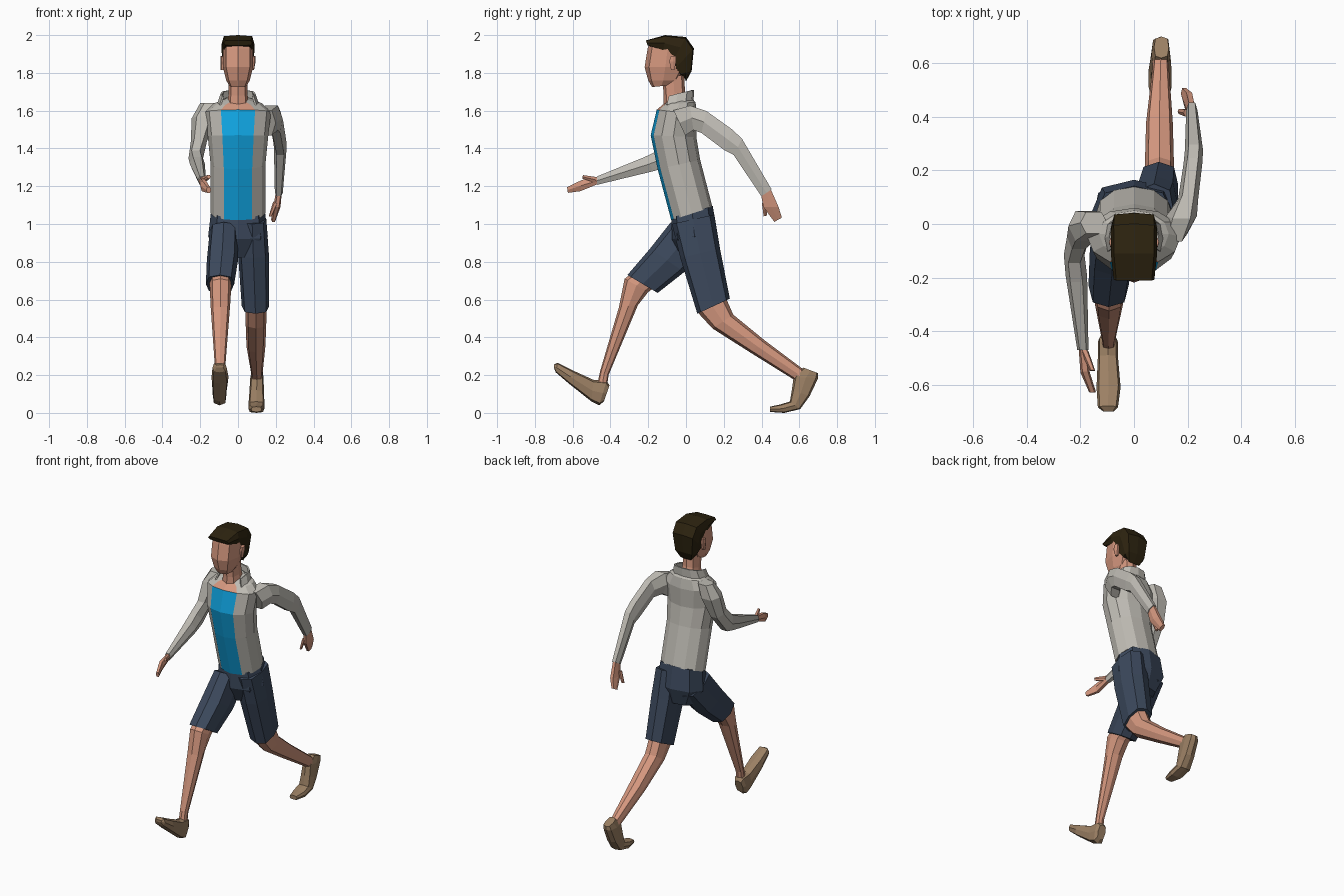
import bpy, bmesh, math
from mathutils import Vector


def material(name, r, g, b):
    m = bpy.data.materials.new(name)
    m.diffuse_color = (r, g, b, 1)
    return m


SKIN = material("skin", 0.66, 0.31, 0.21)
JACKET = material("light grey cloth", 0.52, 0.50, 0.455)
SHIRT = material("blue cloth", 0.005, 0.37, 0.75)
SHORTS = material("navy cloth", 0.045, 0.066, 0.108)
HAIR = material("dark brown hair", 0.026, 0.017, 0.005)
SHOE = material("tan leather", 0.33, 0.216, 0.127)


def power(v, p):
    return 0.0 if abs(v) < 1e-6 else math.copysign(abs(v) ** p, v)


def tube(name, rings, mats, sides=8, box=0.8, rule=None, skip=(), caps=True):
    """Loft through rings given as (y, z) front, (y, z) back, x min, x max."""
    bm = bmesh.new()
    loops = []
    for fy, fz, by, bz, x0, x1 in rings:
        mid = Vector(((x0 + x1) / 2, (fy + by) / 2, (fz + bz) / 2))
        half = Vector((0, (by - fy) / 2, (bz - fz) / 2))
        wide = Vector(((x1 - x0) / 2, 0, 0))
        loop = []
        for k in range(sides):
            a = 2 * math.pi * k / sides
            loop.append(bm.verts.new(mid + wide * power(math.cos(a), box)
                                     + half * power(math.sin(a), box)))
        loops.append(loop)
    for i in range(len(loops) - 1):
        for j in range(sides):
            if j in skip:
                continue
            k = (j + 1) % sides
            f = bm.faces.new((loops[i][j], loops[i][k], loops[i + 1][k], loops[i + 1][j]))
            f.material_index = rule(i, j) if rule else 0
    if caps:
        bm.faces.new(loops[0])
        top = bm.faces.new(loops[-1])
        top.material_index = rule(len(loops) - 1, 0) if rule else 0
    bmesh.ops.recalc_face_normals(bm, faces=bm.faces[:])
    mesh = bpy.data.meshes.new(name)
    bm.to_mesh(mesh)
    bm.free()
    for m in mats:
        mesh.materials.append(m)
    ob = bpy.data.objects.new(name, mesh)
    bpy.context.collection.objects.link(ob)
    return ob


# Torso: jacket with blue shirt panel in front and bare skin at the neckline
def torso_rule(i, j):
    if j in (8, 9):
        return 1 if i < 3 else 2
    return 0


tube("torso", [
    (-0.078, 1.02, 0.14, 1.09, -0.145, 0.145),
    (-0.15, 1.29, 0.075, 1.34, -0.145, 0.145),
    (-0.187, 1.47, 0.055, 1.46, -0.16, 0.16),
    (-0.155, 1.605, 0.06, 1.58, -0.175, 0.175),
    (-0.125, 1.63, 0.05, 1.645, -0.13, 0.13),
    (-0.10, 1.65, 0.02, 1.68, -0.06, 0.06)],
    [JACKET, SHIRT, SKIN], sides=12, box=0.95, rule=torso_rule)

# Collar, open at the front
collar = tube("collar", [
    (-0.135, 1.62, 0.03, 1.655, -0.10, 0.10),
    (-0.12, 1.665, 0.033, 1.71, -0.083, 0.083)],
    [JACKET], sides=12, skip=(7, 8, 9, 10), caps=False)
thick = collar.modifiers.new("thickness", "SOLIDIFY")
thick.thickness = 0.01

# Head, neck, hair and ears
tube("neck", [
    (-0.12, 1.60, 0.01, 1.65, -0.058, 0.058),
    (-0.118, 1.68, -0.005, 1.70, -0.05, 0.05),
    (-0.125, 1.77, -0.01, 1.79, -0.05, 0.05)], [SKIN])
tube("head", [
    (-0.18, 1.725, -0.08, 1.735, -0.045, 0.045),
    (-0.20, 1.76, -0.04, 1.76, -0.062, 0.062),
    (-0.219, 1.83, 0.0, 1.83, -0.08, 0.08),
    (-0.203, 1.93, 0.01, 1.93, -0.08, 0.08),
    (-0.19, 1.975, 0.0, 1.975, -0.07, 0.07)], [SKIN], box=0.7)
tube("hair", [
    (-0.212, 1.972, -0.203, 1.945, -0.076, 0.076),
    (-0.11, 2.0, -0.12, 1.915, -0.086, 0.086),
    (0.0, 1.99, -0.06, 1.88, -0.087, 0.087),
    (0.042, 1.93, -0.06, 1.82, -0.085, 0.085),
    (0.03, 1.81, -0.03, 1.79, -0.07, 0.07),
    (0.0, 1.755, -0.01, 1.78, -0.045, 0.045)], [HAIR], box=0.4)
for side, s in (("left", -1), ("right", 1)):
    x0, x1 = sorted((s * 0.07, s * 0.093))
    tube(side + "_ear", [
        (-0.085, 1.885, -0.05, 1.89, x0, x1),
        (-0.09, 1.86, -0.05, 1.86, x0, x1),
        (-0.08, 1.815, -0.06, 1.815, x0, x1 if s < 0 else x1 - 0.008)], [SKIN], sides=6)

# Shorts: pelvis and two legs
tube("shorts_pelvis", [
    (-0.076, 1.035, 0.142, 1.095, -0.143, 0.143),
    (-0.075, 0.92, 0.165, 0.95, -0.158, 0.158),
    (-0.02, 0.82, 0.13, 0.84, -0.10, 0.10)], [SHORTS])
tube("shorts_back_leg", [
    (-0.075, 1.0, 0.15, 1.05, 0.0, 0.15),
    (-0.03, 0.82, 0.18, 0.87, 0.0, 0.163),
    (0.06, 0.525, 0.232, 0.605, 0.02, 0.165)], [SHORTS], box=0.7)
tube("shorts_front_leg", [
    (-0.08, 1.01, 0.14, 0.91, -0.15, 0.0),
    (-0.19, 0.87, -0.01, 0.745, -0.165, 0.0),
    (-0.31, 0.73, -0.15, 0.635, -0.17, -0.02)], [SHORTS], box=0.7)

# Bare lower legs
tube("front_shin", [
    (-0.25, 0.77, -0.13, 0.69, -0.15, -0.04),
    (-0.325, 0.71, -0.20, 0.64, -0.15, -0.035),
    (-0.355, 0.56, -0.255, 0.57, -0.145, -0.042),
    (-0.455, 0.22, -0.41, 0.20, -0.12, -0.07),
    (-0.47, 0.15, -0.42, 0.13, -0.12, -0.07)], [SKIN])
tube("back_shin", [
    (0.05, 0.62, 0.20, 0.66, 0.04, 0.15),
    (0.068, 0.525, 0.215, 0.60, 0.04, 0.15),
    (0.14, 0.447, 0.25, 0.52, 0.04, 0.15),
    (0.34, 0.32, 0.415, 0.385, 0.045, 0.145),
    (0.565, 0.18, 0.615, 0.235, 0.07, 0.13),
    (0.60, 0.15, 0.65, 0.20, 0.07, 0.13)], [SKIN])

# Shoes, heel to toe
tube("front_shoe", [
    (-0.405, 0.145, -0.435, 0.06, -0.125, -0.07),
    (-0.42, 0.17, -0.46, 0.04, -0.135, -0.06),
    (-0.49, 0.175, -0.50, 0.06, -0.135, -0.06),
    (-0.60, 0.225, -0.62, 0.155, -0.14, -0.05),
    (-0.68, 0.265, -0.69, 0.215, -0.135, -0.06),
    (-0.70, 0.255, -0.70, 0.24, -0.115, -0.075)], [SHOE], box=0.6)
tube("back_shoe", [
    (0.62, 0.24, 0.70, 0.21, 0.075, 0.13),
    (0.57, 0.19, 0.70, 0.185, 0.065, 0.135),
    (0.56, 0.12, 0.655, 0.09, 0.06, 0.138),
    (0.55, 0.06, 0.605, 0.02, 0.055, 0.14),
    (0.50, 0.045, 0.52, 0.0, 0.055, 0.14),
    (0.445, 0.033, 0.445, 0.005, 0.07, 0.125)], [SHOE], box=0.6)

# Sleeves
tube("back_sleeve", [
    (-0.07, 1.61, 0.0, 1.46, 0.10, 0.20),
    (0.02, 1.635, 0.04, 1.49, 0.12, 0.235),
    (0.11, 1.605, 0.08, 1.475, 0.165, 0.24),
    (0.25, 1.505, 0.20, 1.385, 0.185, 0.255),
    (0.30, 1.455, 0.25, 1.36, 0.19, 0.258),
    (0.457, 1.185, 0.395, 1.145, 0.195, 0.237)], [JACKET], sides=6)
tube("front_sleeve", [
    (-0.04, 1.64, 0.05, 1.64, -0.20, -0.10),
    (-0.07, 1.57, 0.055, 1.55, -0.245, -0.12),
    (-0.10, 1.45, 0.01, 1.42, -0.25, -0.165),
    (-0.15, 1.395, -0.08, 1.30, -0.262, -0.185),
    (-0.22, 1.36, -0.17, 1.275, -0.255, -0.175),
    (-0.47, 1.255, -0.47, 1.205, -0.212, -0.17)], [JACKET], sides=6)

# Hands with thumbs
tube("back_hand", [
    (0.45, 1.19, 0.395, 1.15, 0.20, 0.232),
    (0.495, 1.09, 0.405, 1.09, 0.188, 0.225),
    (0.51, 1.035, 0.465, 1.01, 0.175, 0.20)], [SKIN], sides=6)
tube("back_thumb", [
    (0.43, 1.12, 0.40, 1.11, 0.185, 0.212),
    (0.43, 1.045, 0.41, 1.04, 0.163, 0.18)], [SKIN], sides=6)
tube("front_hand", [
    (-0.46, 1.25, -0.465, 1.21, -0.207, -0.175),
    (-0.55, 1.237, -0.56, 1.17, -0.20, -0.165),
    (-0.63, 1.197, -0.625, 1.163, -0.168, -0.142)], [SKIN], sides=6)
tube("front_thumb", [
    (-0.47, 1.25, -0.48, 1.215, -0.20, -0.17),
    (-0.545, 1.26, -0.55, 1.24, -0.165, -0.145)], [SKIN], sides=6)
